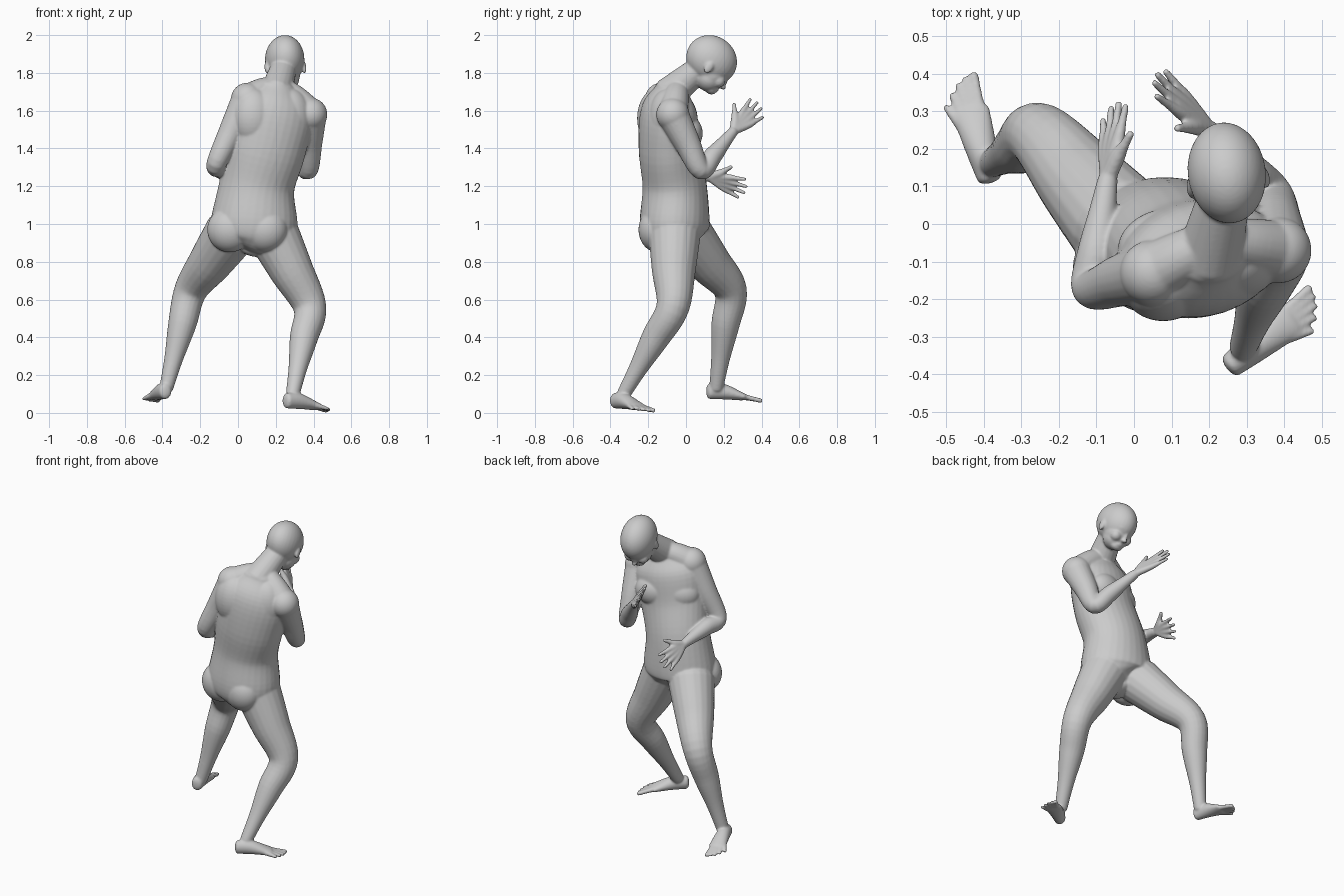
import bpy
import bmesh
import math
from mathutils import Vector, Matrix

if "Cube" in bpy.data.objects:
    bpy.data.objects.remove(bpy.data.objects["Cube"], do_unlink=True)

skin = bpy.data.materials.new("matte grey")
skin.use_nodes = True
grey = (.6, .6, .6, 1)
skin.diffuse_color = grey
skin.node_tree.nodes["Principled BSDF"].inputs["Base Color"].default_value = grey

bm = bmesh.new()
UP = Vector((0, 0, 1))


def spline(points, steps):
    """Catmull-Rom curve through vectors of any length."""
    first = points[0] * 2 - points[1]
    last = points[-1] * 2 - points[-2]
    padded = [first, *points, last]
    curve = []
    for before, start, end, after in zip(padded, padded[1:], padded[2:], padded[3:]):
        leave, arrive = (end - before) / 2, (after - start) / 2
        for i in range(steps):
            t = i / steps
            blend = t * t * (3 - 2 * t)
            curve.append(start.lerp(end, blend) + leave * t * (1 - t) ** 2
                         - arrive * t * t * (1 - t))
    return curve + [points[-1]]


def tube(path, widths, depths=None, facing=UP, facing_end=None, sides=20, steps=6):
    """Loft ellipses along a path, with rounded ends."""
    centers = spline([Vector(p) for p in path], steps)
    sizes = spline([Vector(pair) for pair in zip(widths, depths or widths)], steps)
    final = len(centers) - 1
    rings = []
    for i, (center, size) in enumerate(zip(centers, sizes)):
        tangent = (centers[min(i + 1, final)] - centers[max(i - 1, 0)]).normalized()
        front = Vector(facing).lerp(Vector(facing_end or facing), i / final)
        front = (front - tangent * front.dot(tangent)).normalized()
        rings.append((center, tangent, front, size))

    def dome(ring, sign):
        center, tangent, front, size = ring
        angles = [math.pi / 2 * k / 5 for k in range(1, 5)]
        return [(center + tangent * sign * min(size) * math.sin(a) / 2, tangent, front,
                 size * math.cos(a)) for a in angles]

    rings = dome(rings[0], -1)[::-1] + rings + dome(rings[-1], 1)
    loops = []
    for center, tangent, front, (width, depth) in rings:
        side = front.cross(tangent)
        turns = [math.tau * k / sides for k in range(sides)]
        loops.append([bm.verts.new(center + side * width * math.cos(a)
                                   + front * depth * math.sin(a)) for a in turns])
    for low, high in zip(loops, loops[1:]):
        for k in range(sides):
            n = (k + 1) % sides
            bm.faces.new((low[k], low[n], high[n], high[k]))
    bm.faces.new(loops[0][::-1])
    bm.faces.new(loops[-1])


def blob(center, radii, frame=Matrix()):
    """Ellipsoid muscle or feature."""
    place = frame @ Matrix.Translation(center) @ Matrix.Diagonal((*radii, 1))
    bmesh.ops.create_uvsphere(bm, u_segments=32, v_segments=20, radius=1, matrix=place)


def limb(root, bend, tip, girths, facing):
    """Leg or arm through its three joints and the muscles between them."""
    root, bend, tip = Vector(root), Vector(bend), Vector(tip)
    tube([root, root.lerp(bend, .5), bend, bend.lerp(tip, .35), bend.lerp(tip, .7), tip],
         girths, facing=facing)


def foot(heel, ball, inner):
    """Foot with five toes; inner is the sign of the big toe side."""
    heel, ball = Vector(heel), Vector(ball)
    forward = (ball - heel).normalized()
    side = UP.cross(forward).normalized() * inner
    instep = heel.lerp(ball, .4) + UP * .01
    tube([heel, instep, ball], (.034, .042, .052), (.042, .042, .02))
    for i in range(5):
        start = instep.lerp(ball, .4) + side * (.02 - .01 * i)
        tip = ball + side * (.035 - .024 * i) + forward * (.095 - .004 * i * i) - UP * .006
        thick = .013 if i == 0 else .0095
        tube([start, start.lerp(tip, .6), tip], (.02, .014, thick), sides=10)


def hand(wrist, reach, side):
    """Hand from the wrist to the longest fingertip; side points to the thumb."""
    wrist, reach, side = Vector(wrist), Vector(reach), Vector(side).normalized()
    forward = reach - wrist
    for i in range(4):
        spread = 1.5 - i
        knuckle = wrist + forward * .44 + side * spread * .024
        length = 1 - .05 * spread ** 2
        tip = wrist + forward * length + side * spread * .04
        tube([wrist, knuckle, knuckle.lerp(tip, .5), tip], (.022, .018, .013, .01), sides=10)
    tip = wrist + forward * .45 + side * .105
    base = wrist + forward * .22 + side * .04
    tube([wrist, base, base.lerp(tip, .5), tip], (.022, .022, .015, .011), sides=10)


# Torso, twisting from the hips to the chest
tube([(.06, -.04, .88), (.08, -.055, .93), (.085, -.06, 1), (.1, -.06, 1.2), (.15, -.09, 1.4),
      (.19, -.09, 1.6), (.21, -.08, 1.72)],
     (.09, .19, .23, .2, .21, .21, .1), (.08, .16, .185, .17, .16, .145, .08),
     facing=(.2, 1, 0), facing_end=(-.3, 1, 0), sides=32)

# Buttocks and chest muscles, sunk deep into the torso
hips = Matrix.Translation((.05, -.135, .97)) @ Matrix.Rotation(-.17, 4, "Z")
chest = Matrix.Translation((.17, -.09, 1.5)) @ Matrix.Rotation(.3, 4, "Z")
for s in (-1, 1):
    blob((s * .095, 0, 0), (.12, .1, .12), hips)
    blob((s * .08, .065, -.02), (.12, .09, .1), chest)
    blob((s * .1, -.03, .06), (.12, .11, .16), chest)

# Neck
neck = Vector((.2, -.09, 1.69))
tube([neck, (.24, .07, 1.82)], (.088, .07))

# Head, bowed forward
head = (Matrix.Translation((.247, .136, 1.87)) @ Matrix.Rotation(math.radians(8), 4, "Z")
        @ Matrix.Rotation(math.radians(-35), 4, "X"))
cranium, face, jaw, chin, brow, nose_bridge, nose_tip, lips = (
    ((0, 0, 0), (.104, .14, .125)),
    ((0, .045, -.06), (.083, .083, .085)),
    ((0, .045, -.09), (.076, .073, .07)),
    ((0, .085, -.13), (.042, .033, .028)),
    ((0, .1, -.02), (.065, .035, .022)),
    ((0, .12, -.065), (.012, .02, .035)),
    ((0, .13, -.085), (.017, .02, .013)),
    ((0, .11, -.117), (.028, .014, .012)))
for feature in (cranium, face, jaw, chin, brow, nose_bridge, nose_tip, lips):
    blob(*feature, frame=head)
for s in (-1, 1):
    cheek, ear = Vector((s * .042, .09, -.075)), Vector((s * .1, 0, -.05))
    blob(cheek, (.035, .035, .035), head)
    blob(ear, (.012, .022, .036), head)

# Arms bent at the elbow, with sloping shoulders and open hands
arm_girths = (.085, .07, .052, .05, .037, .027)
right_arm = (.385, -.07, 1.58), (.37, .08, 1.285), (.2, .25, 1.49)
left_arm = (.05, -.13, 1.66), (-.115, -.17, 1.32), (-.07, .12, 1.25)
right_hand = (.055, .39, 1.63), (-.2, -.55, .8)
left_hand = (-.05, .32, 1.18), (.5, .3, .8)
for (shoulder, elbow, wrist), grip in ((right_arm, right_hand), (left_arm, left_hand)):
    limb(shoulder, elbow, wrist, arm_girths, facing=(1, .2, .1))
    hand(wrist, *grip)
    blob(shoulder, (.088, .088, .088))
    collar = neck + Vector((.02, .05, .04))
    slope = collar.lerp(Vector(shoulder), .5) + UP * .01
    tube([collar, slope, shoulder], (.055, .07, .08))

# Legs in a wide stride
leg_girths = (.14, .117, .088, .075, .05, .037)
right_leg = (.18, -.06, .96), (.38, -.07, .56), (.29, -.33, .1)
left_leg = (-.04, 0, .95), (-.25, .235, .65), (-.38, .16, .13)
for joints in (right_leg, left_leg):
    limb(*joints, leg_girths, facing=(.2, 1, .2))
foot((.26, -.375, .065), (.415, -.255, .033), inner=1)
foot((-.385, .125, .115), (-.435, .3, .085), inner=-1)

# Fuse every part into one continuous body
bmesh.ops.recalc_face_normals(bm, faces=bm.faces)
mesh = bpy.data.meshes.new("body")
bm.to_mesh(mesh)
bm.free()
body = bpy.data.objects.new("body", mesh)
bpy.context.collection.objects.link(body)
mesh.materials.append(skin)
fuse = body.modifiers.new("fuse", "REMESH")
fuse.mode = "VOXEL"
fuse.voxel_size = .0055
fuse.use_smooth_shade = True
relax = body.modifiers.new("relax", "SMOOTH")
relax.factor = .5
relax.iterations = 12
